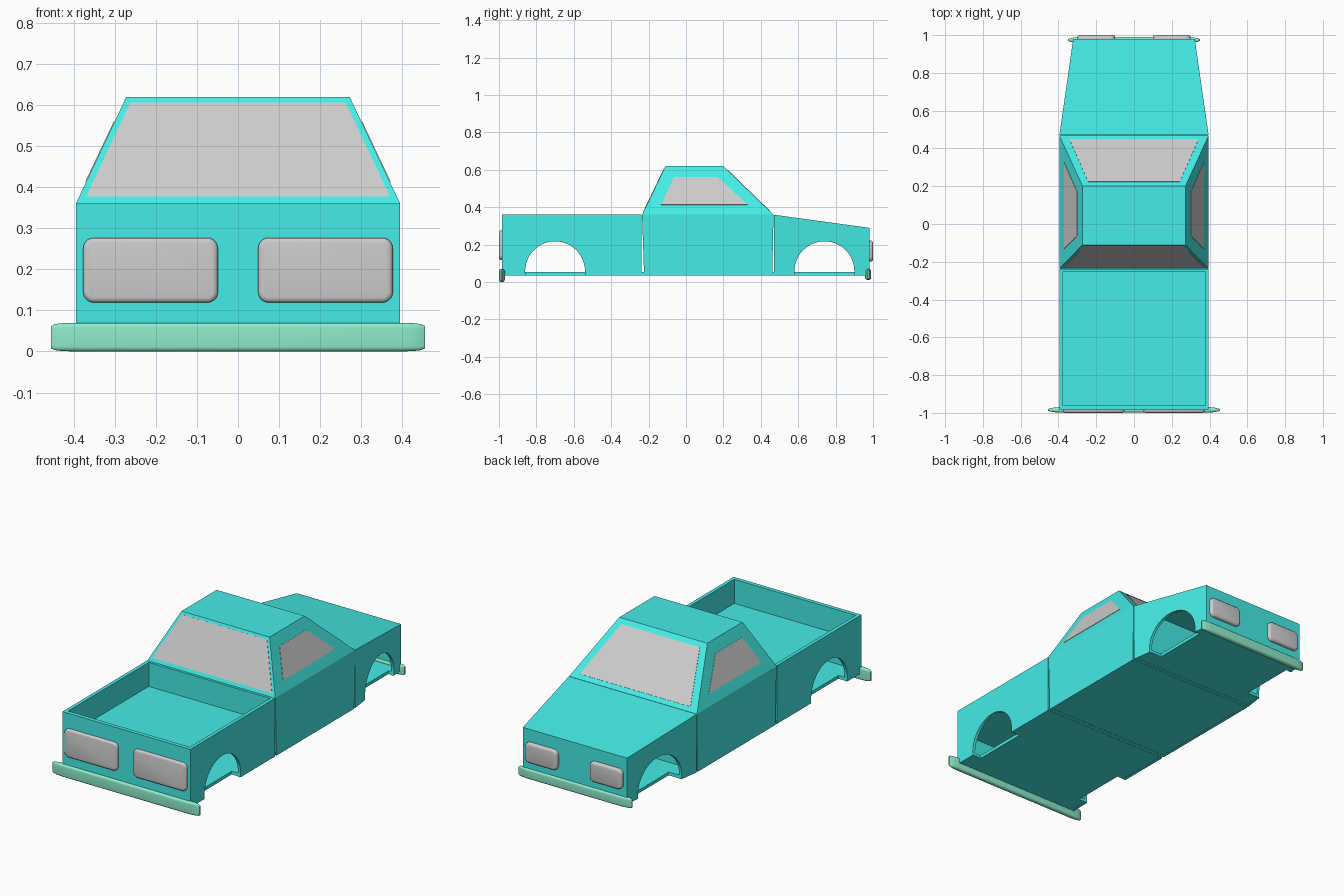
import bpy, bmesh, math
from mathutils import Vector

if "Cube" in bpy.data.objects:
    bpy.data.objects.remove(bpy.data.objects["Cube"])


def material(name, rgb):
    m = bpy.data.materials.new(name)
    m.diffuse_color = (*rgb, 1)
    m.use_nodes = True
    m.node_tree.nodes["Principled BSDF"].inputs["Base Color"].default_value = m.diffuse_color
    return m


PAINT = material("paint", (0.06, 0.84, 0.80))
GREEN = material("bumper_green", (0.27, 0.84, 0.60))


def loft(name, rings, mat=None, smooth=False):
    """Skin equal-length rings of points and cap both ends."""
    bm = bmesh.new()
    rows = [[bm.verts.new(p) for p in r] for r in rings]
    n = len(rows[0])
    for a, b in zip(rows, rows[1:]):
        for i in range(n):
            j = (i + 1) % n
            bm.faces.new((a[i], a[j], b[j], b[i]))
    bm.faces.new(rows[0][::-1])
    bm.faces.new(rows[-1])
    bmesh.ops.recalc_face_normals(bm, faces=bm.faces[:])
    me = bpy.data.meshes.new(name)
    bm.to_mesh(me)
    bm.free()
    ob = bpy.data.objects.new(name, me)
    bpy.context.collection.objects.link(ob)
    if mat:
        me.materials.append(mat)
    if smooth:
        bpy.ops.object.select_all(action='DESELECT')
        ob.select_set(True)
        bpy.context.view_layer.objects.active = ob
        bpy.ops.object.shade_smooth_by_angle(angle=math.radians(35))
    return ob


def quad(y0, y1, z0, z1=None, x0=0.395, x1=None):
    """Ring seen from above; width and height may differ at each end."""
    z1 = z0 if z1 is None else z1
    x1 = x0 if x1 is None else x1
    return [(-x0, y0, z0), (x0, y0, z0), (x1, y1, z1), (-x1, y1, z1)]


def rounded(cx, cz, w, h, r, y):
    """Rounded rectangle in the xz plane."""
    pts = []
    for k, (sx, sz) in enumerate(((1, 1), (-1, 1), (-1, -1), (1, -1))):
        for i in range(6):
            a = math.radians(90 * k + 18 * i)
            pts.append((cx + sx * (w / 2 - r) + r * math.cos(a), y,
                        cz + sz * (h / 2 - r) + r * math.sin(a)))
    return pts


def cut_arches(ob, y, x_in):
    """Cut a round wheel opening on both sides."""
    for s in (-1, 1):
        bpy.ops.mesh.primitive_cylinder_add(
            vertices=48, radius=0.16, depth=0.3,
            location=(s * (x_in + 0.15), y, 0.058), rotation=(0, math.pi / 2, 0))
        cutter = bpy.context.object
        mod = ob.modifiers.new("arch", 'BOOLEAN')
        mod.operation, mod.solver, mod.object = 'DIFFERENCE', 'EXACT', cutter
        bpy.ops.object.select_all(action='DESELECT')
        bpy.context.view_layer.objects.active = ob
        ob.select_set(True)
        bpy.ops.object.modifier_apply(modifier=mod.name)
        bpy.data.objects.remove(cutter)


B = 0.035          # underside height
REAR, FRONT = (-0.70, 0.34), (0.74, 0.30)

# Cargo bed: hollow below, recessed above
bed = loft("cargo_bed", [
    quad(-0.968, -0.252, 0.220, x0=0.378), quad(-0.968, -0.252, B, x0=0.378),
    quad(-0.985, -0.238, B), quad(-0.985, -0.238, 0.36),
    quad(-0.962, -0.252, 0.36, x0=0.375), quad(-0.962, -0.252, 0.226, x0=0.375)], PAINT)
cut_arches(bed, *REAR)

# Cab shell
loft("cab", [
    quad(-0.09, 0.18, 0.605, x0=0.26), quad(-0.21, 0.445, 0.355, x0=0.38),
    quad(-0.21, 0.447, B, x0=0.38), quad(-0.224, 0.461, B),
    quad(-0.235, 0.468, 0.36), quad(-0.11, 0.20, 0.62, x0=0.272)], PAINT)

# Hood shell, tapering and sloping towards its end
hood = loft("hood", [
    quad(0.485, 0.965, 0.343, 0.277, 0.378, 0.307), quad(0.485, 0.965, B, B, 0.378, 0.307),
    quad(0.470, 0.980, B, B, 0.395, 0.322), quad(0.470, 0.980, 0.36, 0.29, 0.395, 0.322)], PAINT)
cut_arches(hood, *FRONT)

# Floor plate
outline = [(0.388, -0.978), (0.388, 0.47), (0.316, 0.973)]
outline += [(-x, y) for x, y in reversed(outline)]
floor = loft("floor_plate", [[(x, y, z) for x, y in outline] for z in (B + 0.001, 0.054)], PAINT)
cut_arches(floor, *REAR)
cut_arches(floor, *FRONT)


# Windows: thin panes laid on the cab faces
def pane(name, pts, out):
    pts = [Vector(p) for p in pts]
    n = (pts[1] - pts[0]).cross(pts[3] - pts[0]).normalized()
    n *= 1 if n.dot(Vector(out)) > 0 else -1
    loft(name, [[p - n * 0.004 for p in pts], [p + n * 0.002 for p in pts]])


def rear_y(z):
    return -0.235 + (z - 0.36) * 0.125 / 0.26


def wind_y(z):
    return 0.468 - (z - 0.36) * 0.268 / 0.26


def side_x(z):
    return 0.395 - (z - 0.36) * 0.123 / 0.26


pane("rear_window", quad(rear_y(0.377), rear_y(0.606), 0.377, 0.606, 0.370, 0.262), (0, -1, 0.5))
pane("windshield", quad(wind_y(0.379), wind_y(0.598), 0.379, 0.598, 0.342, 0.242), (0, 1, 1))
for s, side in ((-1, "left"), (1, "right")):
    lo, hi = 0.413, 0.56
    pane(side + "_window", [(s * side_x(lo), -0.133, lo), (s * side_x(lo), 0.328, lo),
                            (s * side_x(hi), 0.171, hi), (s * side_x(hi), -0.064, hi)], (s, 0, 0.5))
    # Lamps: rounded pads on both ends of the body
    for name, cx, cz, w, h, y, d in (("bed_lamp_", 0.213, 0.198, 0.328, 0.158, -0.97, -0.03),
                                     ("hood_lamp_", 0.20, 0.165, 0.20, 0.112, 0.97, 0.03)):
        rings = [rounded(s * cx, cz, w - 2 * i, h - 2 * i, 0.026 - i, y + d * t)
                 for i, t in ((0, 0), (0, 0.7), (0.002, 0.83), (0.006, 0.95), (0.012, 1))]
        loft(name + side, rings, smooth=True)


# Bumpers: rounded bars with tapered ends
def bumper(name, y, half, height, zc, depth):
    rings = []
    stations = [(half, 0.25, 0.78), (half - 0.008, 0.5, 0.90), (half - 0.028, 0.78, 0.97),
                (half - 0.06, 1, 1)]
    for x, sy, sz in [(-a, b, c) for a, b, c in stations] + stations[::-1]:
        ring = rounded(0, 0, depth, height, 0.012, 0)
        rings.append([(x, y + p[0] * sy, zc + p[2] * sz) for p in ring])
    loft(name, rings, GREEN, smooth=True)


bumper("bed_bumper", -0.984, 0.455, 0.070, 0.035, 0.030)
bumper("hood_bumper", 0.974, 0.350, 0.058, 0.041, 0.032)
